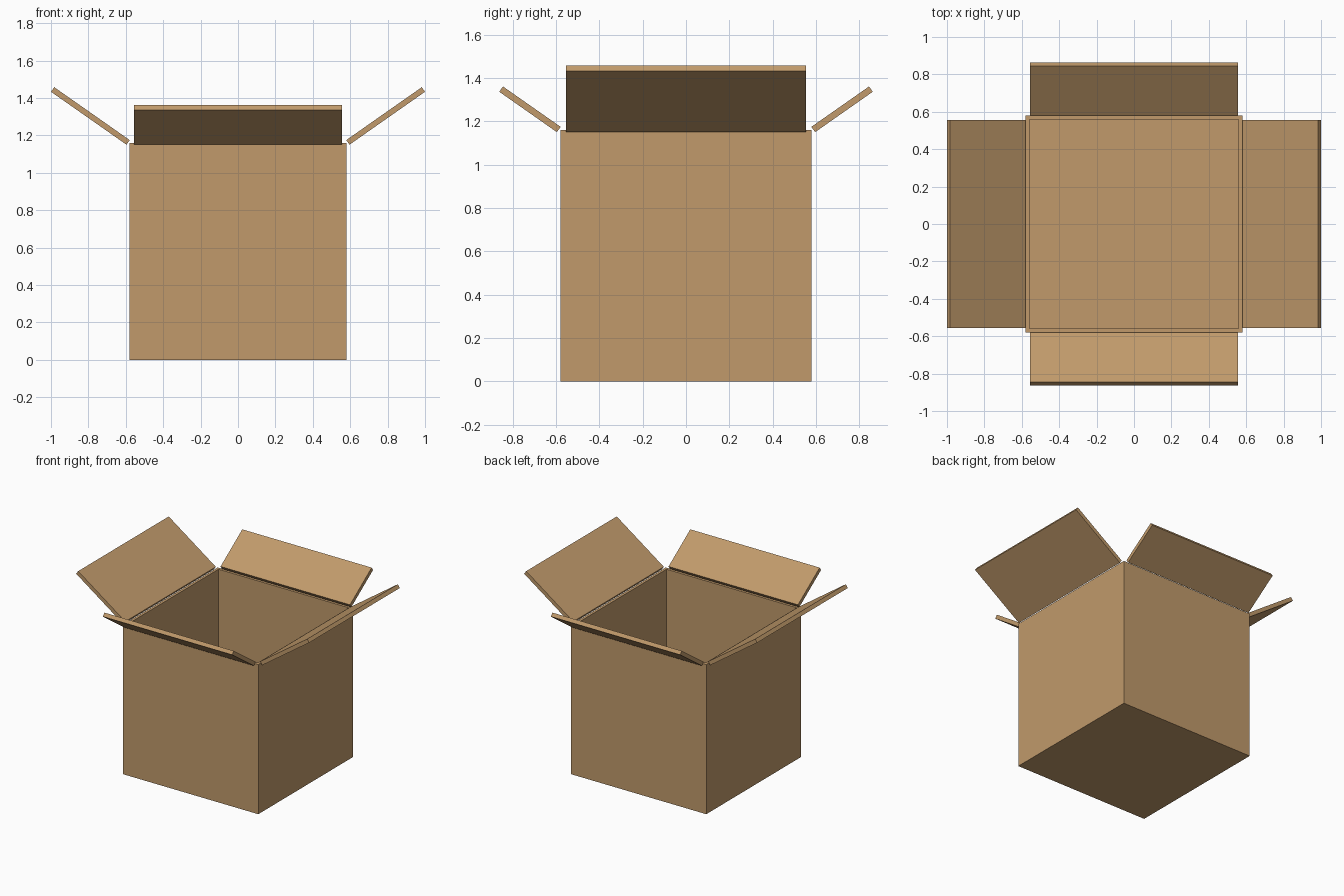
import bpy, bmesh, math
from mathutils import Matrix, Vector

if "Cube" in bpy.data.objects:
    bpy.data.objects.remove(bpy.data.objects["Cube"])

card = bpy.data.materials.new("cardboard_tan")
card.diffuse_color = (0.533, 0.323, 0.147, 1)
card.use_nodes = True
card.node_tree.nodes["Principled BSDF"].inputs["Base Color"].default_value = card.diffuse_color

HALF, HEIGHT, THICK = 0.58, 1.16, 0.03
TILT = math.radians(35)


def add_object(name, bm):
    bmesh.ops.recalc_face_normals(bm, faces=bm.faces)
    mesh = bpy.data.meshes.new(name)
    bm.to_mesh(mesh)
    bm.free()
    mesh.materials.append(card)
    obj = bpy.data.objects.new(name, mesh)
    bpy.context.collection.objects.link(obj)
    return obj


# Open box: inset the top face and push it down to the floor
bm = bmesh.new()
bmesh.ops.create_cube(bm, size=1, matrix=Matrix.Translation((0, 0, HEIGHT / 2))
                      @ Matrix.Diagonal((2 * HALF, 2 * HALF, HEIGHT, 1)))
top = max(bm.faces, key=lambda f: f.calc_center_median().z)
bmesh.ops.inset_region(bm, faces=[top], thickness=THICK)
res = bmesh.ops.extrude_discrete_faces(bm, faces=[top])
bmesh.ops.translate(bm, verts=res["faces"][0].verts, vec=(0, 0, THICK - HEIGHT))
add_object("box_body", bm)


# Flaps: slabs hinged at the rim, tilted up and outward
def flap(name, length, turn):
    bm = bmesh.new()
    slab = (Matrix.Translation((length / 2, 0, THICK / 2))
            @ Matrix.Diagonal((length, 1.11, THICK, 1)))
    bmesh.ops.create_cube(bm, size=1, matrix=slab)
    bm.transform(Matrix.Rotation(math.radians(turn), 4, 'Z')
                 @ Matrix.Translation((HALF + 0.016, 0, HEIGHT - 0.01))
                 @ Matrix.Rotation(-TILT, 4, 'Y'))
    add_object(name, bm)


for name, length, turn in (("right_flap", 0.493, 0), ("back_flap", 0.325, 90),
                           ("left_flap", 0.493, 180), ("front_flap", 0.325, 270)):
    flap(name, length, turn)
